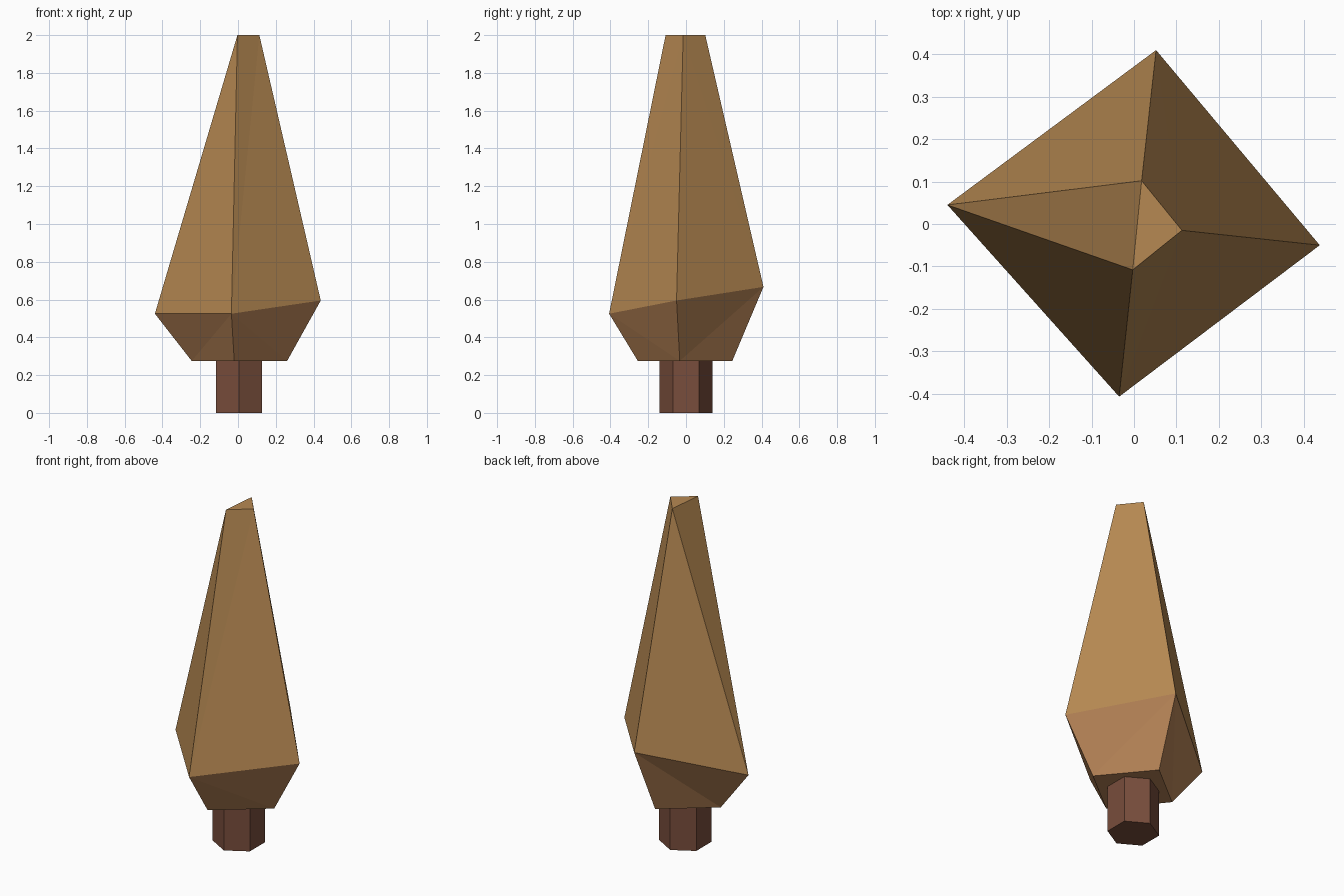
import bpy, bmesh

if "Cube" in bpy.data.objects:
    bpy.data.objects.remove(bpy.data.objects["Cube"])


def material(name, color):
    m = bpy.data.materials.new(name)
    m.diffuse_color = (*color, 1)
    m.use_nodes = True
    m.node_tree.nodes["Principled BSDF"].inputs["Base Color"].default_value = m.diffuse_color
    return m


def finish(name, bm, mats):
    bmesh.ops.recalc_face_normals(bm, faces=bm.faces[:])
    mesh = bpy.data.meshes.new(name)
    bm.to_mesh(mesh)
    bm.free()
    for m in mats:
        mesh.materials.append(m)
    ob = bpy.data.objects.new(name, mesh)
    bpy.context.collection.objects.link(ob)
    return ob


bark = material("bark", (0.19, 0.075, 0.045))
leaf = material("leaf", (0.47, 0.25, 0.085))
leaf_low = material("leaf_low", (0.45, 0.22, 0.09))

# Trunk: six-sided prism with a corner facing front
bpy.ops.mesh.primitive_cylinder_add(vertices=6, radius=0.14, depth=0.275,
                                    location=(0.005, 0, 0.1375))
trunk = bpy.context.object
trunk.name = "trunk"
trunk.data.materials.append(bark)

# Foliage: irregular four-sided rings, ordered front, right, back, left
base_z, top_z = 0.275, 2.0
base = [(-0.02, -0.255), (0.26, -0.033), (0.03, 0.245), (-0.245, 0.025)]
waist = [(-0.035, -0.407, 0.525), (0.438, -0.05, 0.595),
         (0.052, 0.41, 0.667), (-0.44, 0.045, 0.525)]
tip = [(-0.003, -0.108), (0.113, -0.015), (0.018, 0.102)]

bm = bmesh.new()
b = [bm.verts.new((x, y, base_z)) for x, y in base]
w = [bm.verts.new(p) for p in waist]
t = [bm.verts.new((x, y, top_z)) for x, y in tip]

# Skirt: creases run from the front and back waist corners to the side base corners
low = [bm.faces.new(b)]
for i in range(4):
    j = (i + 1) % 4
    m, s = (i, j) if i % 2 == 0 else (j, i)
    low.append(bm.faces.new((w[m], w[s], b[s])))
    low.append(bm.faces.new((w[m], b[s], b[m])))
for f in low:
    f.material_index = 1

# Spire: tapers to a three-cornered flat tip
for m, s in ((0, 1), (2, 1)):
    bm.faces.new((w[m], w[s], t[s]))
    bm.faces.new((w[m], t[s], t[m]))
bm.faces.new((w[3], w[0], t[0]))
bm.faces.new((w[2], w[3], t[2]))
bm.faces.new((w[3], t[0], t[2]))
bm.faces.new(t)
finish("foliage", bm, [leaf, leaf_low])
